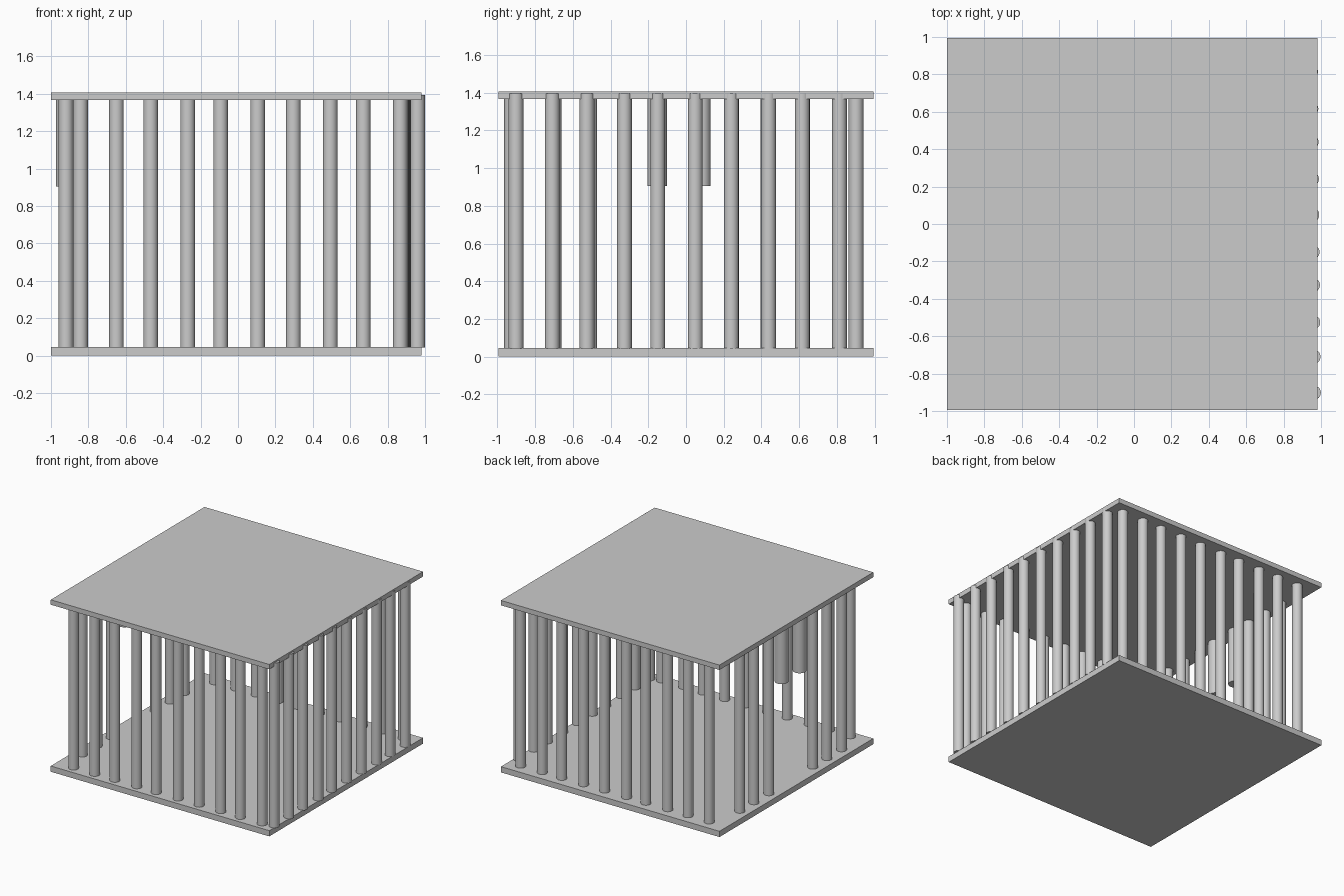
import bpy

if "Cube" in bpy.data.objects:
    bpy.data.objects.remove(bpy.data.objects["Cube"])

PILLAR_R, STUB_R = 0.039, 0.051
Z_BASE, Z_TOP = 0.045, 1.395


def slab(name, z0, z1):
    bpy.ops.mesh.primitive_cube_add(size=1, location=(-0.01, 0, (z0 + z1) / 2))
    ob = bpy.context.object
    ob.name = name
    ob.scale = (1.98, 1.99, z1 - z0)
    bpy.ops.object.transform_apply(location=False, rotation=False, scale=True)


def pillar(name, x, y, r=PILLAR_R, z0=Z_BASE):
    bpy.ops.mesh.primitive_cylinder_add(
        vertices=32, radius=r, depth=Z_TOP - z0, location=(x, y, (z0 + Z_TOP) / 2))
    bpy.context.object.name = name
    bpy.ops.object.shade_smooth_by_angle()


# Floor and roof plates
slab("floor_plate", 0, 0.047)
slab("roof_plate", 1.368, 1.408)

# Shared uneven spacing of the pillar rows
steps = [0, 0.192, 0.375, 0.573, 0.749, 0.947, 1.138, 1.335, 1.512, 1.709]

for i, s in enumerate(steps):
    # Front and back rows
    pillar(f"front_pillar_{i}", -0.842 + s, -0.925)
    pillar(f"back_pillar_{i}", -0.842 + s, 0.902)
    # Right row, leaning slightly inward towards the back
    pillar(f"right_pillar_{i}", 0.960 - 0.009 * s, -0.902 + s * 1.004)

# Left row with a doorway gap
for i, y in enumerate([-0.70, -0.51, -0.328, 0.242, 0.435, 0.618]):
    pillar(f"left_pillar_{i}", -0.92, y)

# Short thick stubs hanging over the doorway
for i, y in enumerate([-0.153, 0.08]):
    pillar(f"doorway_stub_{i}", -0.922, y, STUB_R, 0.905)
